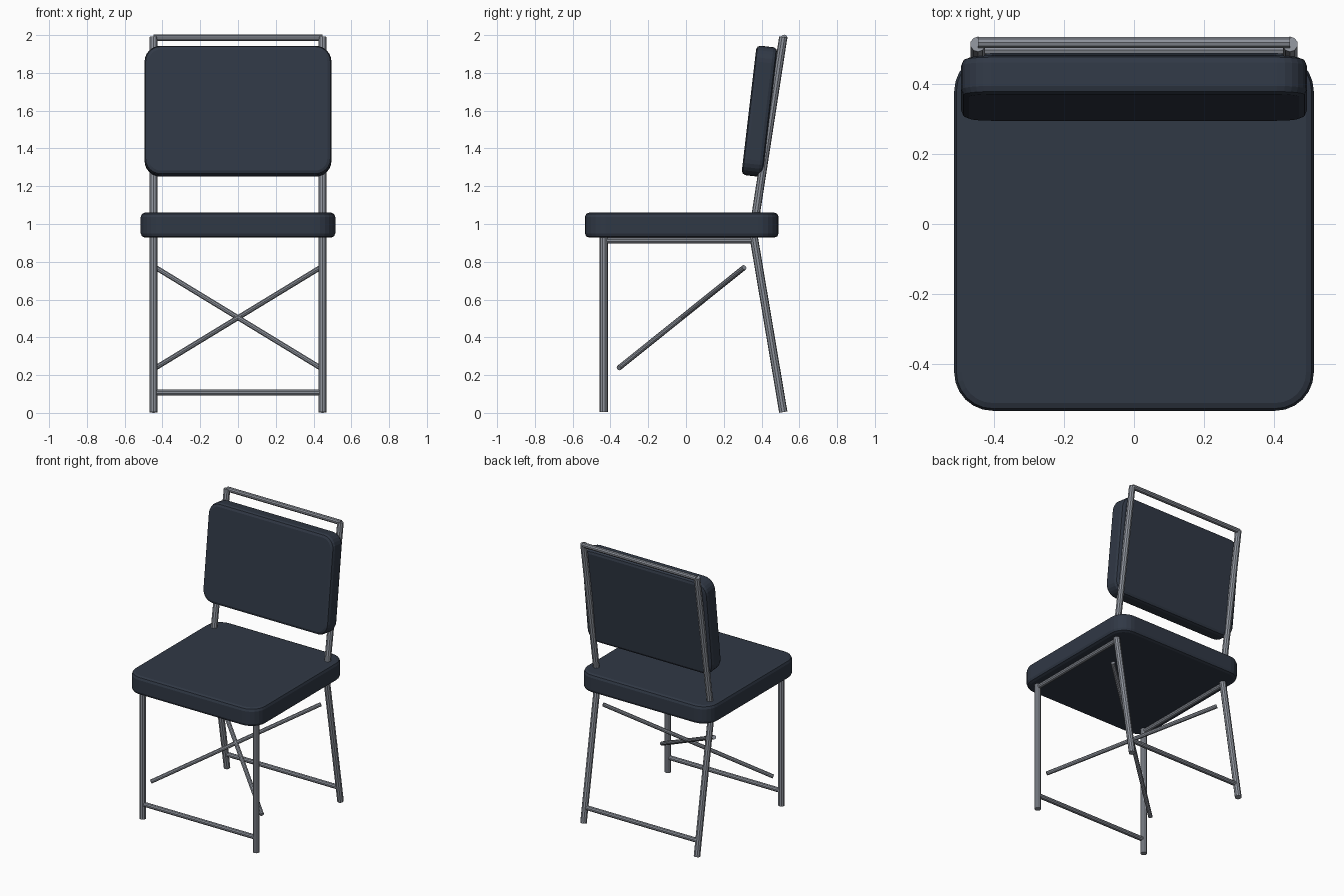
import bpy, bmesh, math
from mathutils import Vector

if "Cube" in bpy.data.objects:
    bpy.data.objects.remove(bpy.data.objects["Cube"])


def material(name, rgb):
    m = bpy.data.materials.new(name)
    m.diffuse_color = (*rgb, 1)
    m.use_nodes = True
    m.node_tree.nodes["Principled BSDF"].inputs["Base Color"].default_value = m.diffuse_color
    return m


steel = material("steel", (0.27, 0.29, 0.33))
vinyl = material("vinyl", (0.03, 0.04, 0.06))


def tube(name, a, b, r, sides=10):
    """Straight tube between two points."""
    a, b = Vector(a), Vector(b)
    d = b - a
    bpy.ops.mesh.primitive_cylinder_add(vertices=sides, radius=r, depth=d.length,
                                        location=(a + b) / 2)
    ob = bpy.context.object
    ob.name = name
    ob.rotation_euler = d.to_track_quat('Z', 'Y').to_euler()
    ob.data.materials.append(steel)
    return ob


def pad(name, w, h, t, corner, edge, location, tilt=0.0):
    """Cushion: rounded rectangle in local XY, thickness along local Z."""
    bm = bmesh.new()
    verts = []
    for k, (sx, sy) in enumerate([(1, 1), (-1, 1), (-1, -1), (1, -1)]):
        for i in range(7):
            ang = math.radians(90 * k + 15 * i)
            verts.append(bm.verts.new((sx * (w / 2 - corner) + corner * math.cos(ang),
                                       sy * (h / 2 - corner) + corner * math.sin(ang),
                                       -t / 2)))
    face = bm.faces.new(verts)
    ext = bmesh.ops.extrude_face_region(bm, geom=[face])
    bmesh.ops.translate(bm, vec=(0, 0, t),
                        verts=[v for v in ext["geom"] if isinstance(v, bmesh.types.BMVert)])
    bmesh.ops.recalc_face_normals(bm, faces=bm.faces)
    # soften the top and bottom rims
    rims = [e for e in bm.edges if abs(e.verts[0].co.z - e.verts[1].co.z) < 1e-5]
    bmesh.ops.bevel(bm, geom=rims, offset=edge, segments=2, profile=0.5, affect='EDGES')
    me = bpy.data.meshes.new(name)
    bm.to_mesh(me)
    bm.free()
    ob = bpy.data.objects.new(name, me)
    bpy.context.collection.objects.link(ob)
    ob.location = location
    ob.rotation_euler = (tilt, 0, 0)
    me.materials.append(vinyl)
    return ob


X = 0.447

# Cushions
pad("seat", 1.03, 1.025, 0.132, 0.11, 0.022, (0, -0.0225, 0.994))
pad("backrest", 0.99, 0.69, 0.112, 0.085, 0.022, (0, 0.389, 1.597), math.radians(90 - 6.7))

# Legs, back posts and side rails, one set per side
for side, s in (("left", -1), ("right", 1)):
    x = s * X
    tube(f"front_leg_{side}", (x, -0.435, 0.005), (x, -0.435, 0.94), 0.022)
    tube(f"back_leg_{side}", (x, 0.515, 0.004), (x, 0.357, 0.94), 0.022)
    tube(f"back_post_{side}", (x, 0.352, 0.94), (x, 0.515, 1.99), 0.022)
    tube(f"seat_rail_{side}", (x, -0.435, 0.912), (x, 0.36, 0.912), 0.016)
    # Crossed braces running from low front to high back
    tube(f"cross_brace_{side}", (s * 0.437, -0.355, 0.238), (-s * 0.437, 0.308, 0.77), 0.014)

# Crossbars
tube("top_bar", (-X, 0.52, 1.985), (X, 0.52, 1.985), 0.017)
tube("front_stretcher", (-X, -0.435, 0.108), (X, -0.435, 0.108), 0.016)
tube("back_stretcher", (-X, 0.498, 0.108), (X, 0.498, 0.108), 0.016)
